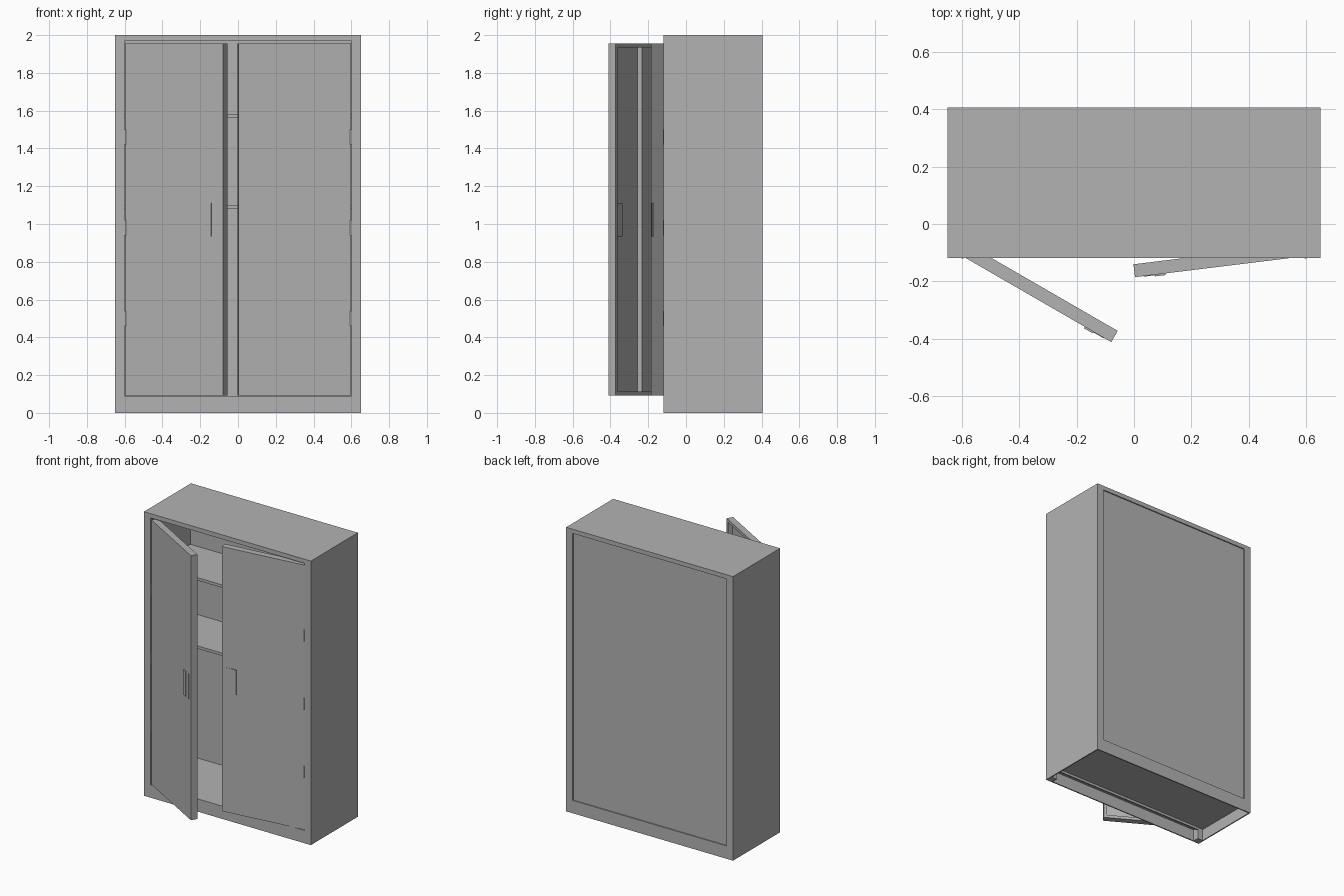
import bpy
from math import radians
from mathutils import Matrix, Vector

cube = bpy.data.objects.get("Cube")
if cube:
    bpy.data.objects.remove(cube, do_unlink=True)

GREY = (0.45, 0.45, 0.45, 1)
steel = bpy.data.materials.new("grey_steel")
steel.diffuse_color = GREY
steel.use_nodes = True
steel.node_tree.nodes["Principled BSDF"].inputs["Base Color"].default_value = GREY


def box(name, x, y, z, frame=None):
    """Box from (min, max) ranges, optionally placed in a door's own frame."""
    bpy.ops.mesh.primitive_cube_add(size=1)
    ob = bpy.context.object
    ob.name = name
    size = Vector([abs(r[1] - r[0]) for r in (x, y, z)])
    mid = Vector([(r[0] + r[1]) / 2 for r in (x, y, z)])
    ob.data.transform(Matrix.Translation(mid) @ Matrix.Diagonal(size.to_4d()))
    ob.data.materials.append(steel)
    if frame:
        ob.matrix_world = frame
    return ob


W, FRONT, BACK, TOP = 0.65, -0.118, 0.405, 2.0
OPEN_X, OPEN_LOW, OPEN_HIGH = 0.6, 0.09, 1.97
SHEET = 0.008
inner = W - SHEET

# Outer shell
for side, s in (("left", 1), ("right", -1)):
    box(side + "_wall", (s * inner, s * W), (FRONT, BACK), (0, TOP))
    box(side + "_front_stile", (s * OPEN_X, s * inner), (FRONT, FRONT + 0.05), (0, TOP - SHEET))
    box(side + "_back_stile", (s * OPEN_X, s * inner), (BACK - SHEET, BACK), (0, TOP - SHEET))
box("roof", (-inner, inner), (FRONT, BACK), (TOP - SHEET, TOP))
box("front_header", (-OPEN_X, OPEN_X), (FRONT, FRONT + 0.05), (OPEN_HIGH, TOP - SHEET))
box("back_header", (-OPEN_X, OPEN_X), (BACK - SHEET, BACK), (OPEN_HIGH, TOP - SHEET))
box("front_plinth", (-OPEN_X, OPEN_X), (FRONT, FRONT + SHEET), (0, OPEN_LOW))
box("back_plinth", (-OPEN_X, OPEN_X), (BACK - SHEET, BACK), (0, OPEN_LOW))
box("back_panel", (-inner, inner), (BACK - 0.018, BACK - SHEET), (OPEN_LOW - 0.01, TOP - SHEET))

# Floor with its folded lip, and the shelves
box("floor", (-inner, inner), (FRONT + SHEET, BACK - SHEET), (OPEN_LOW - SHEET, OPEN_LOW))
box("floor_lip", (-OPEN_X, OPEN_X), (FRONT + 0.045, FRONT + 0.053), (0.065, OPEN_LOW - SHEET))
for name, z in (("lower_shelf", 1.1), ("upper_shelf", 1.58)):
    box(name, (-inner, inner), (0.0, BACK - 0.018), (z - 0.02, z))

# Doors: each is a folded tray, built outward from its hinge
LENGTH, DEPTH, SKIN, LIP = 0.598, 0.045, 0.005, 0.02
LOW, HIGH = 0.092, 1.955
for side, s, angle in (("left", 1, 7), ("right", -1, 30)):
    frame = Matrix.Translation((s * 0.597, -0.112, 0)) @ Matrix.Rotation(s * radians(angle), 4, "Z")

    def part(name, near, far, y, z):
        return box(side + "_door_" + name, (-s * near, -s * far), y, z, frame)

    part("skin", 0, LENGTH, (0, SKIN), (LOW, HIGH))
    for name, a, b in (("hinge", 0, 1), ("free", LENGTH, -1)):
        part(name + "_edge", a, a + b * SKIN, (SKIN, DEPTH), (LOW, HIGH))
        part(name + "_lip", a + b * SKIN, a + b * LIP, (DEPTH - SKIN, DEPTH), (LOW, HIGH))
    for name, a, b in (("bottom", LOW, 1), ("top", HIGH, -1)):
        part(name + "_edge", SKIN, LENGTH - SKIN, (SKIN, DEPTH), (a, a + b * SKIN))
        part(name + "_lip", LIP, LENGTH - LIP, (DEPTH - SKIN, DEPTH), (a + b * SKIN, a + b * LIP))
    part("stiffener", 0.2, 0.3, (SKIN, 0.035), (LOW + SKIN, HIGH - SKIN))

    # Handle plate, raised grip and latch box behind
    part("handle_plate", 0.492, 0.568, (-0.002, 0), (0.935, 1.11))
    part("handle_grip", 0.492, 0.528, (-0.006, -0.002), (0.935, 1.11))
    part("latch_box", 0.492, 0.568, (SKIN, 0.025), (0.935, 1.11))

    # Hinge knuckles
    for i, z in enumerate((0.5, 0.98, 1.46)):
        bpy.ops.mesh.primitive_cylinder_add(vertices=12, radius=0.005, depth=0.08,
                                            location=(s * 0.597, FRONT + 0.002, z))
        knuckle = bpy.context.object
        knuckle.name = f"{side}_hinge_{i + 1}"
        knuckle.data.materials.append(steel)
        bpy.ops.object.shade_smooth_by_angle()
